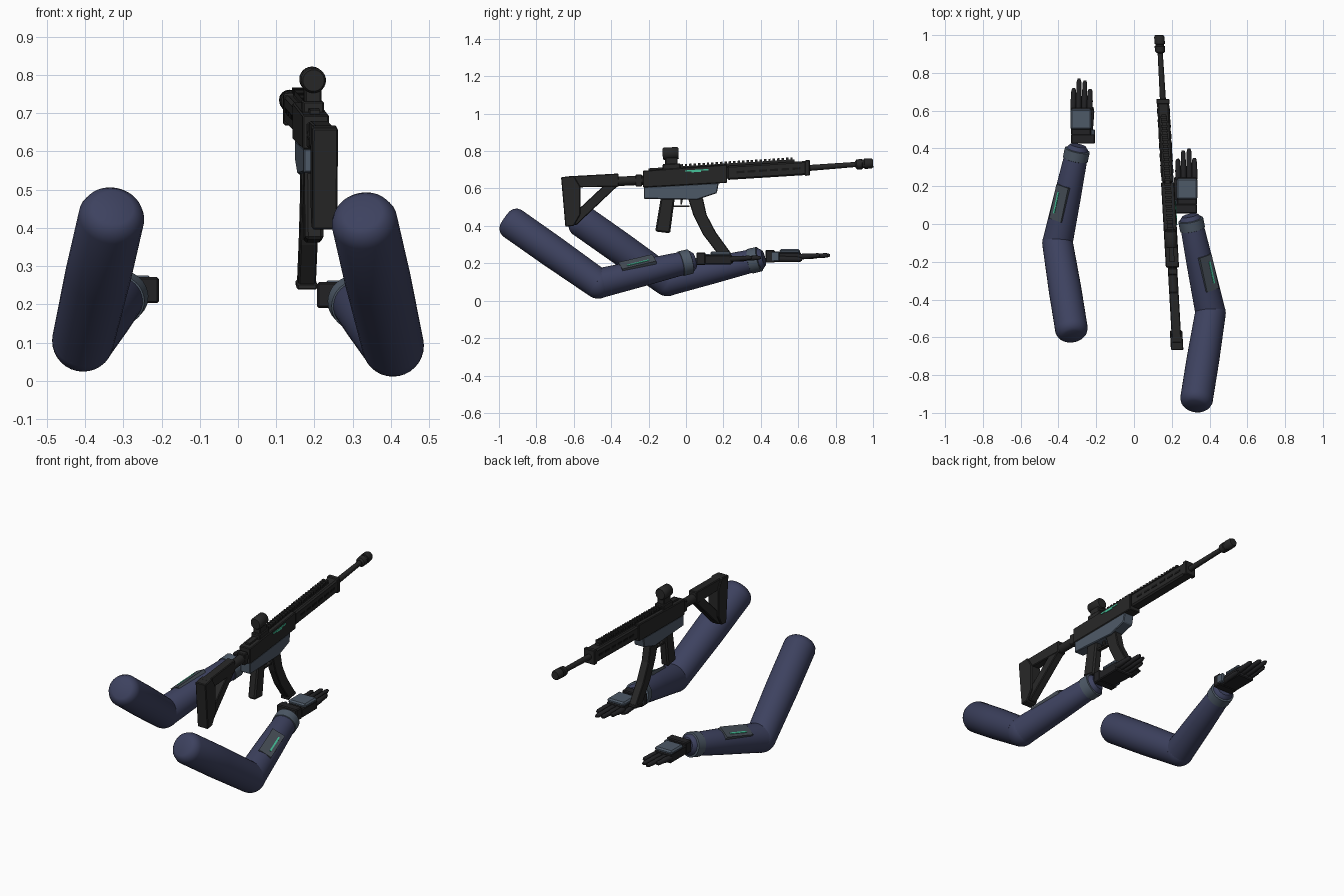
import bpy, bmesh, math
from mathutils import Vector, Matrix

if "Cube" in bpy.data.objects:
    bpy.data.objects.remove(bpy.data.objects["Cube"])


def material(name, rgb):
    m = bpy.data.materials.new(name)
    m.diffuse_color = (*rgb, 1)
    m.use_nodes = True
    m.node_tree.nodes["Principled BSDF"].inputs["Base Color"].default_value = m.diffuse_color
    return m


SLEEVE = material("navy sleeve", (0.047, 0.054, 0.115))
STEEL = material("blue grey plate", (0.075, 0.10, 0.135))
PANEL = material("grey panel", (0.065, 0.08, 0.10))
GUN = material("gun black", (0.020, 0.020, 0.020))
GLOVE = material("glove black", (0.016, 0.016, 0.018))
SLOT = material("deep black", (0.008, 0.008, 0.008))
GREEN = material("green marking", (0.06, 0.55, 0.33))


def finish(name, bm, mat, bevel=0.0, smooth=False):
    bmesh.ops.recalc_face_normals(bm, faces=bm.faces)
    me = bpy.data.meshes.new(name)
    bm.to_mesh(me)
    bm.free()
    me.materials.append(mat)
    ob = bpy.data.objects.new(name, me)
    bpy.context.collection.objects.link(ob)
    if bevel:
        mod = ob.modifiers.new("bevel", 'BEVEL')
        mod.width = bevel
        mod.segments = 1
        mod.limit_method = 'ANGLE'
    if smooth:
        bpy.ops.object.select_all(action='DESELECT')
        ob.select_set(True)
        bpy.context.view_layer.objects.active = ob
        bpy.ops.object.shade_smooth_by_angle(angle=math.radians(40))
    return ob


def add_prism(bm, pts, width, x=0.0):
    """Extrude a side profile (y, z) across x."""
    a = [bm.verts.new((x - width / 2, y, z)) for y, z in pts]
    b = [bm.verts.new((x + width / 2, y, z)) for y, z in pts]
    n = len(pts)
    bm.faces.new(a)
    bm.faces.new(b[::-1])
    for i in range(n):
        j = (i + 1) % n
        bm.faces.new((a[i], b[i], b[j], a[j]))


def add_lathe(bm, p, q, profile, sides=24):
    """Turn (fraction along p-q, radius) rings around the axis p-q."""
    p, q = Vector(p), Vector(q)
    rot = (q - p).to_track_quat('Z', 'Y')
    rings = []
    for t, r in profile:
        c = p.lerp(q, t)
        rings.append([bm.verts.new(c + rot @ Vector((r * math.cos(k * math.tau / sides),
                      r * math.sin(k * math.tau / sides), 0))) for k in range(sides)])
    for a, b in zip(rings, rings[1:]):
        for k in range(sides):
            j = (k + 1) % sides
            bm.faces.new((a[k], a[j], b[j], b[k]))
    bm.faces.new(rings[0][::-1])
    bm.faces.new(rings[-1])


def yaw(bm):
    # the rifle points slightly inward
    for v in bm.verts:
        v.co.x += 0.195 - 0.057 * (v.co.y + 0.08)


def gun_prism(name, profiles, width, mat=GUN, x=0.0, bevel=0.004):
    bm = bmesh.new()
    for pts in profiles:
        add_prism(bm, pts, width, x)
    yaw(bm)
    return finish(name, bm, mat, bevel)


def gun_lathe(name, p, q, profile, sides=16):
    bm = bmesh.new()
    add_lathe(bm, (0, *p), (0, *q), profile, sides)
    yaw(bm)
    return finish(name, bm, GUN, smooth=True)


def along(y, base, slope=0.062):
    return base + slope * y


def strip(y0, y1, lo, hi):
    """Quad following the pitch of the bore."""
    return [(y0, along(y0, lo)), (y1, along(y1, lo)), (y1, along(y1, hi)), (y0, along(y0, hi))]


# ---- stock: top bar, strut, butt plate and tube
gun_prism("stock_top_bar", [[(-.63, .605), (-.36, .61), (-.36, .68), (-.63, .665)]], .05)
gun_prism("stock_strut", [[(-.44, .615), (-.36, .615), (-.385, .595), (-.585, .405), (-.62, .405), (-.60, .465)]], .046)
gun_prism("butt_plate", [[(-.645, .395), (-.60, .40), (-.565, .46), (-.565, .61), (-.60, .668), (-.668, .66)]], .066)
gun_lathe("buffer_tube", (-.38, .637), (-.22, .645), [(0, .025), (1, .025)])
gun_prism("stock_collar", [[(-.27, .61), (-.235, .61), (-.235, .675), (-.27, .675)]], .05)

# ---- receiver, lower housing, grip, trigger
gun_prism("receiver", [[(-.23, .605), (.22, .63), (.22, .728), (-.23, .695)]], .07)
gun_prism("lower_receiver", [[(-.225, .545), (.06, .54), (.165, .575), (.175, .63), (-.225, .608)]], .064, STEEL)
gun_prism("pistol_grip", [[(-.135, .55), (-.06, .55), (-.085, .36), (-.165, .37)]], .048, bevel=.008)
gun_prism("trigger_guard", [[(-.075, .50), (.02, .50), (.02, .51), (-.075, .51)]], .02, bevel=0)
gun_prism("trigger", [[(-.03, .55), (-.015, .55), (-.022, .515), (-.03, .515)]], .012, bevel=0)
gun_prism("receiver_marking", [strip(-.005, .12, .690, .697), strip(.03, .08, .684, .690)], .004, GREEN, .0365, 0)

# ---- curved magazine
gun_prism("magazine", [[(.01, .55), (.04, .455), (.09, .355), (.17, .25), (.235, .262), (.16, .365),
                        (.11, .46), (.09, .55)]], .046)
gun_prism("magazine_base", [[(.165, .238), (.24, .25), (.235, .265), (.165, .255)]], .054)

# ---- handguard with side slots, toothed rail
gun_prism("handguard", [strip(.22, .66, .632, .707)], .064, bevel=.008)
gun_prism("handguard_collar", [strip(.635, .662, .628, .711)], .07)
for side in (-1, 1):
    gun_prism("handguard_slots", [strip(.27 + i * .06, .312 + i * .06, .664, .676) for i in range(6)],
              .004, SLOT, side * .032, 0)
gun_prism("rail_base", [strip(-.20, .58, .69, .720)], .026, bevel=0)
gun_prism("rail_teeth", [strip(-.03 + i * .0235, -.017 + i * .0235, .717, .731) for i in range(26)], .034, bevel=0)

# ---- barrel and muzzle
gun_lathe("barrel", (.65, .709), (.93, .730), [(0, .016), (1, .0135)])
gun_lathe("muzzle", (.905, .728), (1.0, .735),
          [(0, .018), (.08, .026), (.38, .028), (.40, .023), (.5, .023), (.52, .028), (.9, .027), (1, .022)])

# ---- optic
gun_prism("optic_base", [[(-.125, .69), (-.03, .70), (-.03, .735), (-.125, .73)]], .056)
gun_prism("optic_mount", [[(-.112, .72), (-.045, .72), (-.045, .775), (-.112, .77)]], .044)
gun_lathe("optic_tube", (-.125, .785), (-.04, .789), [(0, .028), (.08, .033), (.92, .033), (1, .028)], 24)

# ---- arms: right side modelled, left side mirrored and set forward
SHOULDER = Vector((.325, -.965, .44))
ELBOW = Vector((.405, -.47, .092))
WRIST = Vector((.295, .045, .215))


def arm(label, s, dy, dz):
    def put(name, bm, mat, bevel=0.0, smooth=False):
        for v in bm.verts:
            v.co = Vector((v.co.x * s, v.co.y + dy, v.co.z + dz))
        return finish(label + "_" + name, bm, mat, bevel, smooth)

    def box(name, x0, x1, y0, y1, z0, z1, mat, bevel=.005):
        bm = bmesh.new()
        add_prism(bm, [(y0, z0), (y1, z0), (y1, z1), (y0, z1)], x1 - x0, (x0 + x1) / 2)
        put(name, bm, mat, bevel)

    # sleeve
    bm = bmesh.new()
    add_lathe(bm, SHOULDER, ELBOW, [(0, .052), (.012, .066), (.035, .079), (.07, .0865), (.5, .0865), (1, .081)], 32)
    put("upper_arm", bm, SLEEVE, smooth=True)
    bm = bmesh.new()
    bmesh.ops.create_uvsphere(bm, u_segments=32, v_segments=16, radius=.081, matrix=Matrix.Translation(ELBOW))
    put("elbow", bm, SLEEVE, smooth=True)
    bm = bmesh.new()
    add_lathe(bm, ELBOW, WRIST, [(0, .08), (.5, .071), (.93, .061), (.97, .056), (1, .042)], 32)
    put("forearm", bm, SLEEVE, smooth=True)

    # wrist cuff
    bm = bmesh.new()
    add_lathe(bm, ELBOW, WRIST, [(.855, .06), (.86, .067), (.955, .067), (.96, .058)], 32)
    put("cuff", bm, STEEL, smooth=True)

    # forearm panel with marking, lying on the outer upper side
    axis = (WRIST - ELBOW).normalized()
    out = Vector((.50, 0, .86))
    out = (out - axis * out.dot(axis)).normalized()
    across = axis.cross(out)
    if across.x < 0:
        across = -across
    mid = ELBOW.lerp(WRIST, .42)

    def plate(name, length, width, thick, height, shift, mat):
        bm = bmesh.new()
        bmesh.ops.create_cube(bm, size=1)
        for v in bm.verts:
            c = v.co.copy()
            v.co = mid + axis * c.x * length + across * (c.y * width + shift) + out * (height + c.z * thick)
        put(name, bm, mat)
    plate("panel", .19, .075, .022, .066, 0, PANEL)
    plate("panel_marking", .12, .009, .004, .0785, .015, GREEN)

    # glove
    box("hand_base", .207, .333, .055, .105, .19, .258, GLOVE)
    box("palm", .228, .333, .10, .245, .193, .245, GLOVE)
    box("hand_plate", .226, .336, .13, .24, .238, .262, STEEL, .008)
    box("thumb_guard", .206, .228, .085, .13, .197, .25, STEEL)
    for i, (x, tip) in enumerate(((.235, .345), (.263, .39), (.294, .40), (.322, .35))):
        bm = bmesh.new()
        add_lathe(bm, (x, .235, .222), (x - .003, tip, .226 + .004),
                  [(0, .0155), (.45, .0155), (.5, .0135), (.9, .0125), (1, .007)], 10)
        put("finger_%d" % (i + 1), bm, GLOVE, smooth=True)
    bm = bmesh.new()
    add_lathe(bm, (.235, .12, .21), (.222, .25, .208), [(0, .017), (.8, .0145), (1, .008)], 10)
    put("thumb", bm, GLOVE, smooth=True)


arm("right", 1, 0, 0)
arm("left", -1, .37, .013)
